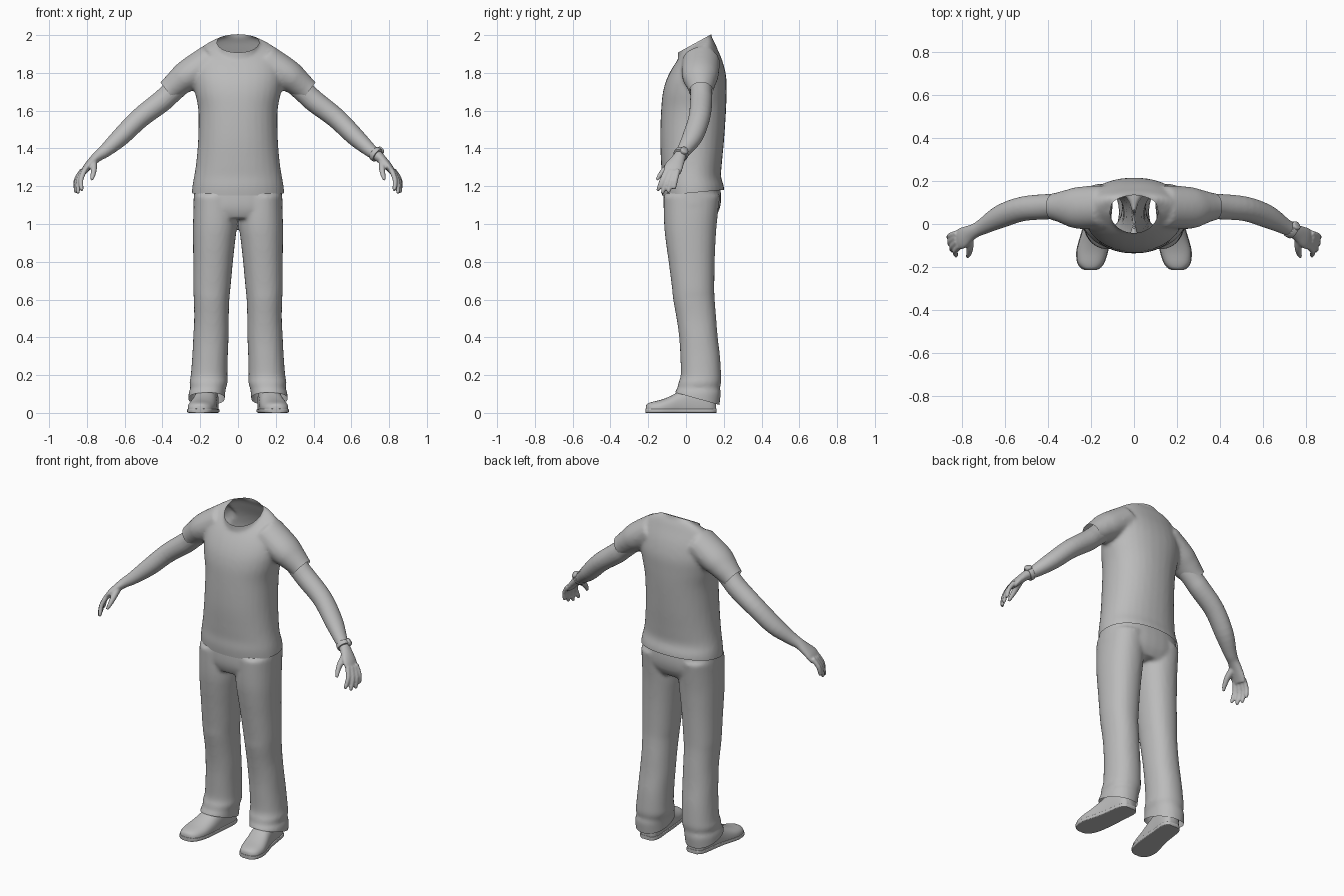
import bpy, bmesh, math
from mathutils import Vector

if "Cube" in bpy.data.objects:
    bpy.data.objects.remove(bpy.data.objects["Cube"], do_unlink=True)

grey = bpy.data.materials.new("plain grey")
grey.use_nodes = True
grey.diffuse_color = (0.5, 0.5, 0.5, 1)
grey.node_tree.nodes["Principled BSDF"].inputs["Base Color"].default_value = (0.5, 0.5, 0.5, 1)


def spline(rows, steps=4):
    """Smoothly interpolate rows of numbers (Catmull-Rom)."""
    out = []
    for i in range(len(rows) - 1):
        p0, p1, p2, p3 = (rows[max(0, min(len(rows) - 1, i + k))] for k in (-1, 0, 1, 2))
        for s in range(steps):
            t = s / steps
            out.append([b + 0.5 * t * (c - a + t * (2 * a - 5 * b + 4 * c - d
                        + t * (3 * (b - c) + d - a))) for a, b, c, d in zip(p0, p1, p2, p3)])
    return out + [list(rows[-1])]


def loft(bm, rings, side=1, power=2.0, n=32):
    """Skin closed rings, each given as centre and two half-axis vectors."""
    loops = []
    for c, u, v in rings:
        loop = []
        for k in range(n):
            a = math.tau * k / n
            cs, sn = math.cos(a), math.sin(a)
            p = c + u * math.copysign(abs(cs) ** (2 / power), cs) \
                  + v * math.copysign(abs(sn) ** (2 / power), sn)
            loop.append(bm.verts.new((p.x * side, p.y, p.z)))
        loops.append(loop)
    for a, b in zip(loops, loops[1:]):
        for k in range(n):
            bm.faces.new((a[k], a[(k + 1) % n], b[(k + 1) % n], b[k]))
    bm.faces.new(loops[0])
    bm.faces.new(loops[-1])


def stack(bm, rows, side=1, power=2.2):
    """Horizontal sections: z, x min, x max, y min, y max."""
    loft(bm, [(Vector(((x0 + x1) / 2, (y0 + y1) / 2, z)), Vector(((x1 - x0) / 2, 0, 0)),
               Vector((0, (y1 - y0) / 2, 0))) for z, x0, x1, y0, y1 in spline(rows)], side, power)


def tube(bm, rows, side=1, steps=4, n=24):
    """Limb along a path: x, y, z, thickness radius, front-back radius."""
    rows = spline(rows, steps)
    pts = [Vector(r[:3]) for r in rows]
    rings = []
    for i, r in enumerate(rows):
        t = (pts[min(i + 1, len(pts) - 1)] - pts[max(i - 1, 0)]).normalized()
        v = Vector((0, 1, 0))
        v = (v - t * v.dot(t)).normalized()
        rings.append((pts[i], t.cross(v) * r[3], v * r[4]))
    loft(bm, rings, side, n=n)


def finish(name, bm, voxel=0, smooth=4, cuts=()):
    """Make the object, fuse its volumes, and trim openings with planes."""
    bmesh.ops.recalc_face_normals(bm, faces=bm.faces)
    me = bpy.data.meshes.new(name)
    bm.to_mesh(me)
    bm.free()
    ob = bpy.data.objects.new(name, me)
    bpy.context.scene.collection.objects.link(ob)
    if voxel:
        rm = ob.modifiers.new("fuse", "REMESH")
        rm.mode = "VOXEL"
        rm.voxel_size = voxel
        sm = ob.modifiers.new("soften", "SMOOTH")
        sm.factor, sm.iterations = 0.5, smooth
        dg = bpy.context.evaluated_depsgraph_get()
        me = bpy.data.meshes.new_from_object(ob.evaluated_get(dg))
        ob.modifiers.clear()
        ob.data = me
    if cuts:
        bm = bmesh.new()
        bm.from_mesh(me)
        for point, normal, near in cuts:
            vs = [v for v in bm.verts if near(v.co)]
            ok = set(vs)
            es = [e for e in bm.edges if all(v in ok for v in e.verts)]
            fs = [f for f in bm.faces if all(v in ok for v in f.verts)]
            bmesh.ops.bisect_plane(bm, geom=vs + es + fs, dist=1e-5, plane_co=point,
                                   plane_no=Vector(normal).normalized(), clear_outer=True)
        bm.to_mesh(me)
        bm.free()
    me.materials.clear()
    me.materials.append(grey)
    for p in me.polygons:
        p.use_smooth = True
        p.material_index = 0
    me.set_sharp_from_angle(angle=math.radians(50))
    return ob


# Shirt: torso, neck and sleeves fused, then opened at neck, hem and cuffs
bm = bmesh.new()
torso = [(1.10, .246, -.12, .20), (1.19, .243, -.13, .202), (1.25, .233, -.128, .186),
         (1.32, .222, -.132, .19), (1.45, .211, -.137, .202), (1.6, .21, -.132, .212),
         (1.7, .228, -.122, .215), (1.78, .238, -.097, .213), (1.86, .228, -.05, .194),
         (1.93, .195, .015, .165), (1.965, .15, .065, .15), (1.99, .10, .1, .135)]
stack(bm, [(z, -x, x, y0, y1) for z, x, y0, y1 in torso])
stack(bm, [(1.8, -.12, .12, -.045, .14), (1.92, -.108, .108, -.042, .137),
           (2.06, -.105, .105, -.04, .132)], power=2)
for s in (1, -1):
    tube(bm, [(.14, .08, 1.865, .09, .1), (.26, .075, 1.79, .084, .098), (.32, .078, 1.745, .072, .08),
              (.375, .08, 1.70, .062, .063), (.45, .08, 1.64, .058, .06)], s)
finish("shirt", bm, 0.011, 7, [
    ((0, -.038, 1.91), (0, -.55, 1), lambda p: abs(p.x) < .16 and p.z > 1.85),
    ((0, .03, 1.165), (0, .094, -1), lambda p: p.z < 1.3),
    ((.375, .08, 1.703), (.8, 0, -.6), lambda p: p.x > .28),
    ((-.375, .08, 1.703), (-.8, 0, -.6), lambda p: p.x < -.28)])

# Trousers: hips and two legs fused, open at waist and hems
bm = bmesh.new()
stack(bm, [(1.27, -.225, .225, -.11, .17), (1.15, -.234, .234, -.12, .186),
           (1.08, -.234, .234, -.118, .178), (1.03, -.2, .2, -.10, .15)], power=2.4)
for s in (1, -1):
    stack(bm, [(1.15, .01, .234, -.118, .18), (1.0, .006, .238, -.116, .163),
               (.9, .016, .238, -.106, .156), (.8, .027, .237, -.092, .152),
               (.66, .04, .237, -.074, .15), (.6, .046, .234, -.068, .152),
               (.5, .049, .232, -.05, .16), (.4, .05, .237, -.036, .168),
               (.3, .054, .242, -.03, .18), (.2, .056, .25, -.028, .186),
               (.16, .055, .257, -.04, .186), (.13, .064, .253, -.046, .18),
               (.1, .068, .262, -.06, .184), (0, .075, .262, -.064, .172)], s)
finish("trousers", bm, 0.011, 4, [
    ((0, 0, 1.24), (0, 0, 1), lambda p: p.z > 1.1),
    ((0, .06, .075), (0, -.28, -1), lambda p: p.z < .25)])

# Arms with hands: limb, four fingers and a thumb fused
fingers = [((.812, -.103, 1.285), (.83, -.15, 1.175)), ((.822, -.083, 1.28), (.85, -.126, 1.16)),
           ((.826, -.062, 1.28), (.862, -.095, 1.165)), ((.824, -.043, 1.285), (.866, -.064, 1.185))]
for s, label in ((1, "left"), (-1, "right")):
    bm = bmesh.new()
    tube(bm, [(.28, .08, 1.765, .06, .06), (.36, .08, 1.69, .058, .058), (.41, .08, 1.645, .058, .059),
              (.52, .07, 1.56, .054, .057), (.62, .035, 1.462, .049, .054), (.70, -.01, 1.39, .036, .038),
              (.738, -.03, 1.362, .029, .033), (.768, -.046, 1.335, .024, .04),
              (.80, -.066, 1.30, .02, .05), (.822, -.075, 1.268, .014, .044)], s)
    for root, tip in fingers:
        a, b = Vector(root), Vector(tip)
        bow = Vector((.01, 0, .004))
        tube(bm, [(*a, .014, .014), (*(a.lerp(b, .5) + bow), .013, .013),
                  (*a.lerp(b, .9), .011, .011), (*b, .006, .006)], s, n=12)
    tube(bm, [(.765, -.055, 1.335, .02, .022), (.763, -.105, 1.295, .017, .018),
              (.768, -.138, 1.258, .013, .013), (.775, -.155, 1.232, .007, .007)], s, n=12)
    finish(label + "_arm", bm, 0.006, 3)

# Wristwatch on the left arm: strap and round case
bm = bmesh.new()
wrist, along, out = Vector((.73, -.027, 1.369)), Vector((.74, -.42, -.53)), Vector((.67, .5, .54))
tube(bm, [(*(wrist + along * d), r, r) for d, r in ((-.013, .036), (-.01, .039), (.01, .039), (.013, .036))])
tube(bm, [(*(wrist + out * d), r, r) for d, r in ((.028, .021), (.042, .021), (.046, .017))], steps=2)
finish("wristwatch", bm)

# Shoes: rounded upper and a flat sole; rows are y, centre x, half width, top
shoe = [(-.213, .202, .02, .035), (-.205, .202, .04, .048), (-.18, .201, .06, .058), (-.13, .195, .071, .07),
        (-.08, .186, .069, .09), (-.03, .176, .064, .118), (.03, .168, .06, .145),
        (.1, .16, .058, .145), (.14, .157, .05, .13), (.16, .156, .03, .11)]
for s, label in ((1, "left"), (-1, "right")):
    bm = bmesh.new()
    loft(bm, [(Vector((x, y, h * .35)), Vector((w, 0, 0)), Vector((0, 0, h * .65)))
              for y, x, w, h in spline(shoe, 3)], s, 2.4)
    for v in bm.verts:
        v.co.z = max(v.co.z, .004)
    finish(label + "_shoe", bm)
    bm = bmesh.new()
    loft(bm, [(Vector((x, y * 1.01, .011)), Vector((w + .003, 0, 0)), Vector((0, 0, .011)))
              for y, x, w, h in spline(shoe, 3)], s, 8)
    finish(label + "_sole", bm)
